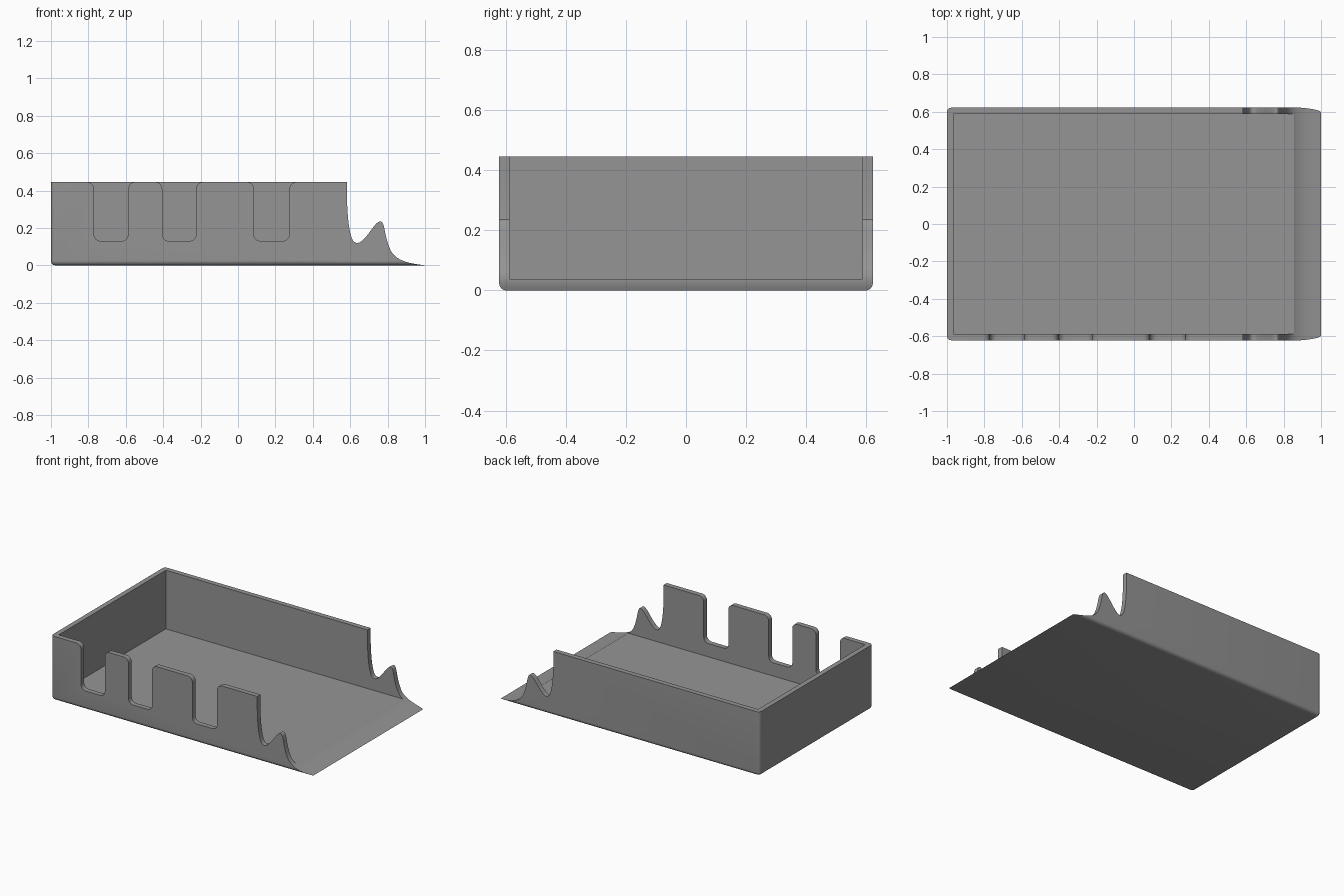
import bpy, bmesh, math
from mathutils import Vector

if "Cube" in bpy.data.objects:
    bpy.data.objects.remove(bpy.data.objects["Cube"])

HALF_W, WALL, FLOOR, TOP, R = 0.622, 0.035, 0.038, 0.445, 0.024

grey = bpy.data.materials.new("grey plastic")
grey.diffuse_color = (0.30, 0.30, 0.30, 1)
grey.use_nodes = True
grey.node_tree.nodes["Principled BSDF"].inputs["Base Color"].default_value = grey.diffuse_color


def to_object(name, bm):
    bmesh.ops.recalc_face_normals(bm, faces=bm.faces)
    mesh = bpy.data.meshes.new(name)
    bm.to_mesh(mesh)
    bm.free()
    mesh.materials.append(grey)
    obj = bpy.data.objects.new(name, mesh)
    bpy.context.collection.objects.link(obj)
    return obj


def box(name, lo, hi, pick=None):
    """Box between two corners; edges chosen by pick() are rounded."""
    bm = bmesh.new()
    bmesh.ops.create_cube(bm, size=1)
    for v in bm.verts:
        v.co = Vector([lo[i] if v.co[i] < 0 else hi[i] for i in range(3)])
    if pick:
        edges = [e for e in bm.edges if pick(*e.verts)]
        bmesh.ops.bevel(bm, geom=edges, offset=R, segments=6, profile=0.5, affect='EDGES')
    return to_object(name, bm)


def prism(name, points, y0, y1):
    """Extrude an x-z outline along y."""
    bm = bmesh.new()
    face = bm.faces.new([bm.verts.new((x, y0, z)) for x, z in points])
    new = bmesh.ops.extrude_face_region(bm, geom=[face])['geom']
    bmesh.ops.translate(bm, verts=[g for g in new if isinstance(g, bmesh.types.BMVert)],
                        vec=(0, y1 - y0, 0))
    return to_object(name, bm)


def spline(pts, steps=5):
    """Smooth curve through the points."""
    p = [Vector(q) for q in [pts[0]] + pts + [pts[-1]]]
    out = []
    for a, b, c, d in zip(p, p[1:], p[2:], p[3:]):
        for i in range(steps):
            t = i / steps
            out.append(0.5 * (2 * b + (c - a) * t + (2 * a - 5 * b + 4 * c - d) * t ** 2
                              + (3 * b - a - 3 * c + d) * t ** 3))
    return [tuple(q) for q in out] + [pts[-1]]


def arc(cx, cz, r, a0, a1, n=7):
    return [(cx + r * math.cos(math.radians(a0 + (a1 - a0) * i / n)),
             cz + r * math.sin(math.radians(a0 + (a1 - a0) * i / n))) for i in range(n + 1)]


def cut(target, cutter, operation='DIFFERENCE'):
    mod = target.modifiers.new("cut", 'BOOLEAN')
    mod.operation, mod.solver, mod.object = operation, 'EXACT', cutter
    bpy.context.view_layer.update()
    done = bpy.data.meshes.new_from_object(
        target.evaluated_get(bpy.context.evaluated_depsgraph_get()))
    target.modifiers.clear()
    target.data = done
    bpy.data.objects.remove(cutter)


# Outer shell: bottom side edges, bottom back edge and back corners rounded
def rounded(a, b):
    back = a.co.x < 0 and b.co.x < 0
    low = a.co.z < 0.1 and b.co.z < 0.1
    along_x = abs(a.co.x - b.co.x) > 0.1
    along_z = abs(a.co.z - b.co.z) > 0.1
    return (low and (along_x or back)) or (along_z and back)


tray = box("tray", (-1, -HALF_W, 0), (1.2, HALF_W, 0.6), rounded)

# Side outline with the swooping open end and thin lip
swoop = spline([(0.583, TOP), (0.584, 0.32), (0.592, 0.22), (0.605, 0.155), (0.619, 0.128),
                (0.636, 0.12), (0.657, 0.127), (0.69, 0.16), (0.72, 0.2), (0.744, 0.227),
                (0.764, 0.235), (0.778, 0.215), (0.79, 0.16), (0.804, 0.11), (0.824, 0.068),
                (0.855, 0.038), (0.9, 0.018), (0.95, 0.007), (1.0, 0.0)])
outline = [(-1.2, TOP)] + swoop + [(1.0, -0.1), (-1.2, -0.1)]
cut(tray, prism("side_outline", outline, -1, 1), 'INTERSECT')

# Inner cavity, open at the lip end
cut(tray, box("cavity", (-1 + WALL, -HALF_W + WALL, FLOOR), (1.3, HALF_W - WALL, 1)))

# Three notches in the front wall, rounded at the bottom and flared at the top
r = 0.036
for x0, x1 in ((-0.77, -0.587), (-0.405, -0.224), (0.085, 0.275)):
    pts = ([(x0 - r, TOP + 0.1)] + arc(x0 - r, TOP - r, r, 90, 0)
           + arc(x0 + r, 0.13 + r, r, 180, 270) + arc(x1 - r, 0.13 + r, r, 270, 360)
           + arc(x1 + r, TOP - r, r, 180, 90) + [(x1 + r, TOP + 0.1)])
    cut(tray, prism("notch", pts, -HALF_W - 0.1, -HALF_W + WALL + 0.1))

# Smooth the curves, keep hard edges crisp
bpy.context.view_layer.objects.active = tray
tray.select_set(True)
bpy.ops.object.shade_smooth_by_angle(angle=math.radians(30))
